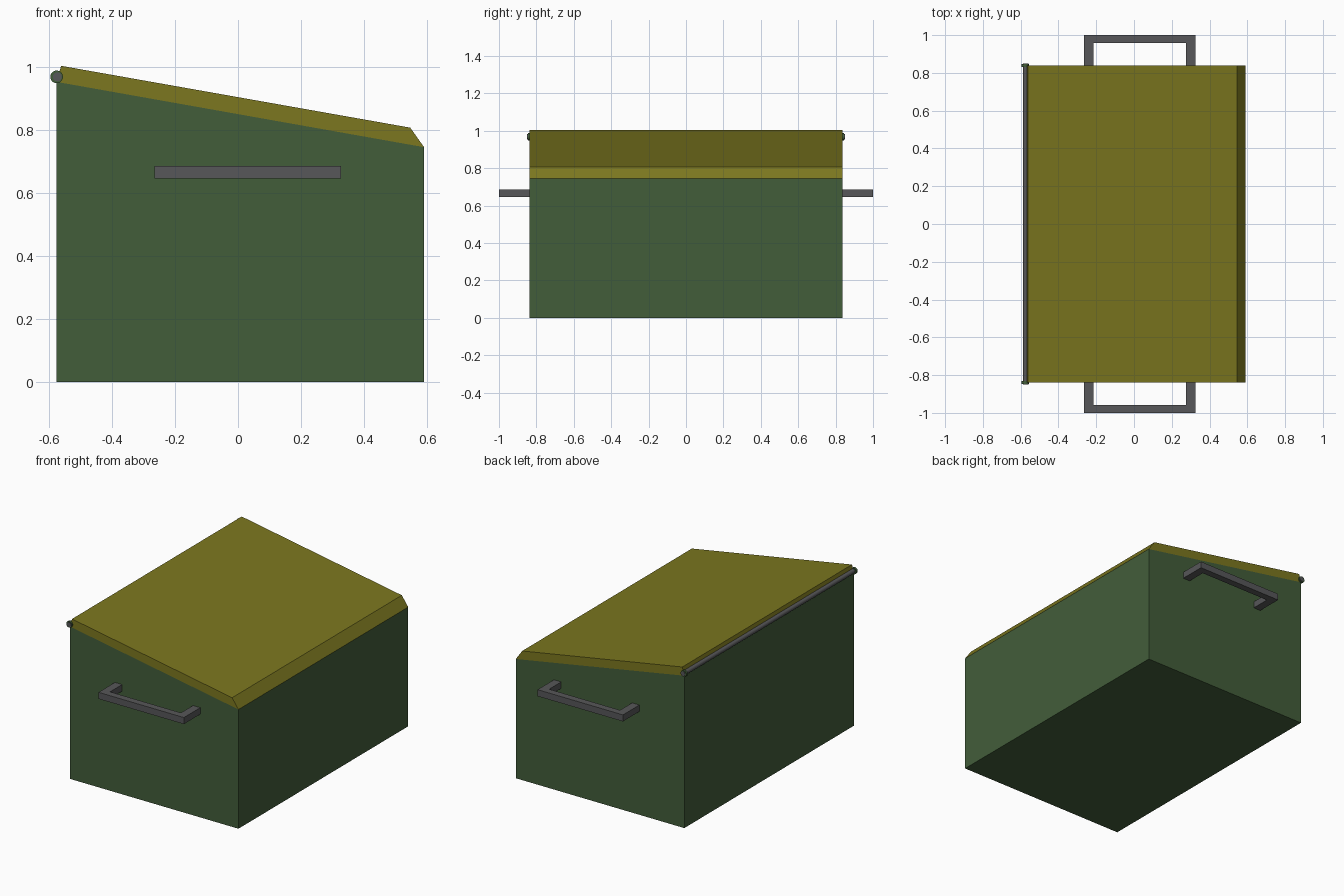
import bpy, bmesh, math

if "Cube" in bpy.data.objects:
    bpy.data.objects.remove(bpy.data.objects["Cube"])


def material(name, rgb):
    m = bpy.data.materials.new(name)
    m.diffuse_color = (*rgb, 1)
    m.use_nodes = True
    m.node_tree.nodes["Principled BSDF"].inputs["Base Color"].default_value = m.diffuse_color
    return m


GREEN = material("dark_green", (0.055, 0.11, 0.042))
OLIVE = material("olive", (0.2, 0.185, 0.014))
GREY = material("dark_grey", (0.095, 0.095, 0.1))


def prism(name, points, offset, mat):
    """Extrude a closed polygon of 3D points along an offset vector."""
    bm = bmesh.new()
    face = bm.faces.new([bm.verts.new(p) for p in points])
    ext = bmesh.ops.extrude_face_region(bm, geom=[face], use_keep_orig=True)
    moved = [g for g in ext["geom"] if isinstance(g, bmesh.types.BMVert)]
    bmesh.ops.translate(bm, verts=moved, vec=offset)
    bmesh.ops.recalc_face_normals(bm, faces=bm.faces)
    me = bpy.data.meshes.new(name)
    bm.to_mesh(me)
    bm.free()
    ob = bpy.data.objects.new(name, me)
    bpy.context.collection.objects.link(ob)
    me.materials.append(mat)
    return ob


def rod(name, x, y, z, radius, length, mat):
    """Cylinder running along y."""
    bpy.ops.mesh.primitive_cylinder_add(vertices=24, radius=radius, depth=length,
                                        location=(x, y, z), rotation=(math.pi / 2, 0, 0))
    ob = bpy.context.object
    ob.name = name
    ob.data.materials.append(mat)
    bpy.ops.object.shade_smooth_by_angle()
    return ob


HALF = 0.838          # half length of the box along y
LEFT, RIGHT = -0.575, 0.59

# box body with sloping top
body = [(LEFT, 0), (RIGHT, 0), (RIGHT, 0.745), (LEFT, 0.952)]
prism("box_body", [(x, -HALF, z) for x, z in body], (0, 2 * HALF, 0), GREEN)

# sloping lid with bevelled front lip
lid = [(LEFT, 0.952), (RIGHT, 0.745), (0.546, 0.807), (-0.561, 1.003)]
prism("lid", [(x, -HALF, z) for x, z in lid], (0, 2 * HALF, 0), OLIVE)

# hinge rod with an end collar on each side
rod("hinge_rod", -0.573, 0, 0.968, 0.014, 2 * HALF + 0.022, GREY)
for side, label in ((-1, "front"), (1, "back")):
    rod("hinge_collar_" + label, -0.575, side * (HALF + 0.001), 0.968, 0.02, 0.014, GREEN)

    # U-shaped carrying handle
    u = [(-0.264, 0.83), (-0.264, 1.0), (0.326, 1.0), (0.326, 0.83),
         (0.276, 0.83), (0.276, 0.957), (-0.214, 0.957), (-0.214, 0.83)]
    prism("handle_" + label, [(x, side * y, 0.645) for x, y in u], (0, 0, 0.041), GREY)
